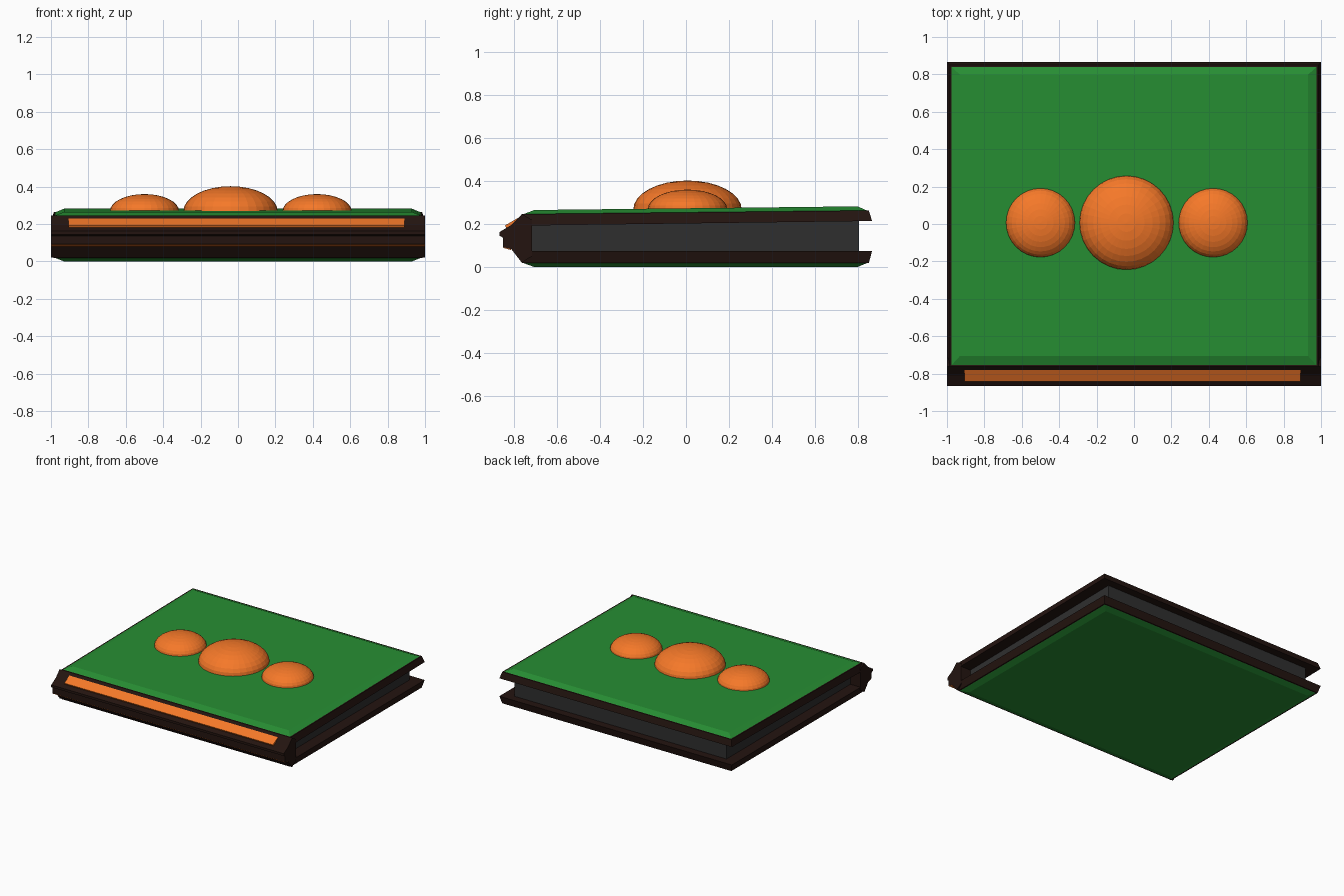
import bpy, bmesh

if "Cube" in bpy.data.objects:
    bpy.data.objects.remove(bpy.data.objects["Cube"])


def material(name, rgb):
    m = bpy.data.materials.new(name)
    m.diffuse_color = (*rgb, 1)
    m.use_nodes = True
    m.node_tree.nodes["Principled BSDF"].inputs["Base Color"].default_value = m.diffuse_color
    return m


BROWN = material("dark_brown", (0.017, 0.007, 0.005))
GREEN = material("green", (0.02, 0.27, 0.033))
ORANGE = material("orange", (0.92, 0.19, 0.022))
PAPER = material("dark_grey", (0.028, 0.028, 0.028))


def loft(name, rings, mat):
    """Closed solid through rings of equal point count."""
    bm = bmesh.new()
    loops = [[bm.verts.new(p) for p in ring] for ring in rings]
    n = len(loops[0])
    for a, b in zip(loops, loops[1:]):
        for i in range(n):
            j = (i + 1) % n
            bm.faces.new((a[i], a[j], b[j], b[i]))
    bm.faces.new(loops[0][::-1])
    bm.faces.new(loops[-1])
    bmesh.ops.recalc_face_normals(bm, faces=bm.faces)
    me = bpy.data.meshes.new(name)
    bm.to_mesh(me)
    bm.free()
    me.materials.append(mat)
    ob = bpy.data.objects.new(name, me)
    bpy.context.collection.objects.link(ob)
    return ob


def rect(x, y0, y1, z0, z1):
    """Rectangle whose height runs from z0 at the front to z1 at the back."""
    return [(-x, y0, z0), (x, y0, z0), (x, y1, z1), (-x, y1, z1)]


def bar(name, profile, x0, x1, mat):
    """Side profile of (y, z) points extruded along x."""
    return loft(name, [[(x, y, z) for y, z in profile] for x in (x0, x1)], mat)


# Cover boards, each with a bevelled green panel on its outer face
loft("bottom_board", [rect(1.0, -0.72, 0.865, 0.075, 0.075),
                      rect(0.985, -0.763, 0.85, 0.018, 0.018)], BROWN)
loft("bottom_panel", [rect(0.98, -0.76, 0.845, 0.02, 0.02),
                      rect(0.93, -0.705, 0.797, 0.0, 0.0)], GREEN)
loft("top_board", [rect(1.0, -0.72, 0.865, 0.193, 0.214),
                   rect(0.985, -0.763, 0.85, 0.246, 0.263)], BROWN)
loft("top_panel", [rect(0.98, -0.76, 0.845, 0.244, 0.261),
                   rect(0.93, -0.705, 0.797, 0.265, 0.282)], GREEN)

# Page block, recessed between the boards
loft("pages", [rect(0.912, -0.74, 0.805, 0.06, 0.06),
               rect(0.912, -0.74, 0.805, 0.21, 0.225)], PAPER)

# Spine with a stepped ridge
bar("spine", [(-0.717, 0.05), (-0.763, 0.02), (-0.812, 0.083), (-0.85, 0.092),
              (-0.85, 0.136), (-0.866, 0.145), (-0.866, 0.163),
              (-0.81, 0.197), (-0.763, 0.246), (-0.717, 0.22)], -1, 1, BROWN)

# Orange bands on the spine
bar("upper_spine_band", [(-0.78, 0.229), (-0.842, 0.193), (-0.832, 0.175),
                         (-0.78, 0.205)], -0.905, 0.89, ORANGE)
bar("lower_spine_band", [(-0.849, 0.089), (-0.814, 0.079), (-0.81, 0.09),
                         (-0.845, 0.096)], -0.999, 0.999, ORANGE)

# Flattened domes on the top cover
for name, x, r, top in (("left_dome", -0.50, 0.185, 0.36),
                        ("middle_dome", -0.04, 0.252, 0.402),
                        ("right_dome", 0.423, 0.185, 0.36)):
    base = 0.268
    bpy.ops.mesh.primitive_uv_sphere_add(segments=32, ring_count=16, radius=1,
                                         location=(x, 0.007, base))
    dome = bpy.context.object
    dome.name = name
    dome.scale = (r, r, top - base)
    dome.data.materials.append(ORANGE)
